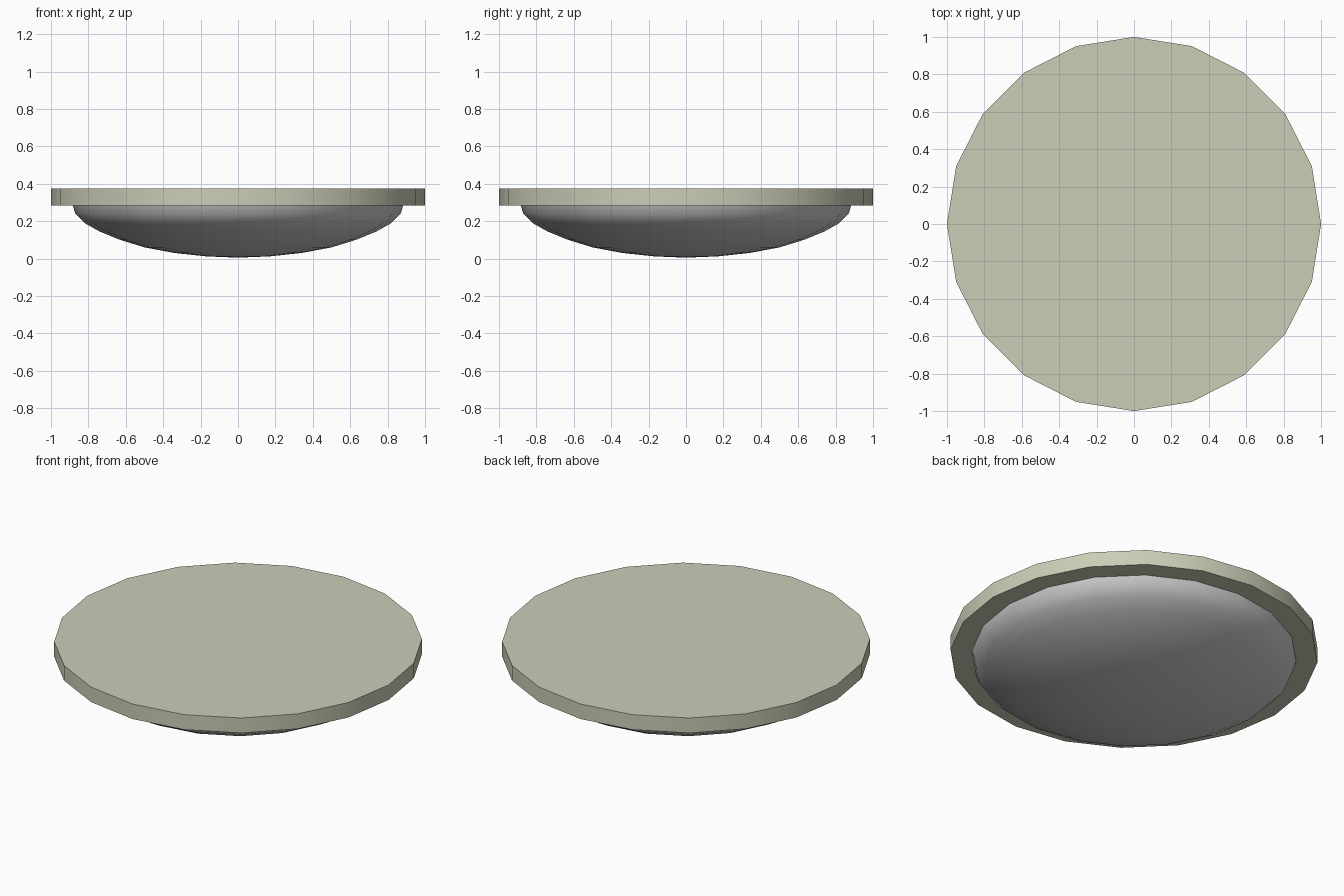
import bpy, bmesh, math

if "Cube" in bpy.data.objects:
    bpy.data.objects.remove(bpy.data.objects["Cube"])

N = 20


def lathe(name, profile, color=None, angle=40):
    """Revolve (radius, z) points around z, with poles where radius is 0."""
    bm = bmesh.new()
    pts = [bm.verts.new((r, 0, z)) for r, z in profile]
    edges = [bm.edges.new(p) for p in zip(pts, pts[1:])]
    bmesh.ops.spin(bm, geom=pts + edges, cent=(0, 0, 0), axis=(0, 0, 1),
                   angle=2 * math.pi, steps=N, use_duplicate=False)
    bmesh.ops.remove_doubles(bm, verts=bm.verts[:], dist=0.0005)
    bmesh.ops.recalc_face_normals(bm, faces=bm.faces[:])
    me = bpy.data.meshes.new(name)
    bm.to_mesh(me)
    bm.free()
    ob = bpy.data.objects.new(name, me)
    bpy.context.collection.objects.link(ob)
    if color:
        mat = bpy.data.materials.new(name + "_color")
        mat.diffuse_color = color
        mat.use_nodes = True
        mat.node_tree.nodes["Principled BSDF"].inputs["Base Color"].default_value = mat.diffuse_color
        me.materials.append(mat)
    bpy.ops.object.select_all(action='DESELECT')
    ob.select_set(True)
    bpy.context.view_layer.objects.active = ob
    bpy.ops.object.shade_smooth_by_angle(angle=math.radians(angle))
    return ob


# Rounded bowl underneath, closed against the plate
lathe("bowl", [(0, 0.005), (0.17, 0.012), (0.34, 0.03), (0.50, 0.06),
               (0.63, 0.10), (0.74, 0.145), (0.82, 0.19), (0.87, 0.24),
               (0.885, 0.29), (0, 0.29)])

# Flat faceted plate on top
lathe("plate", [(0, 0.285), (1, 0.285), (1, 0.375), (0, 0.375)],
      (0.60, 0.61, 0.47, 1))
